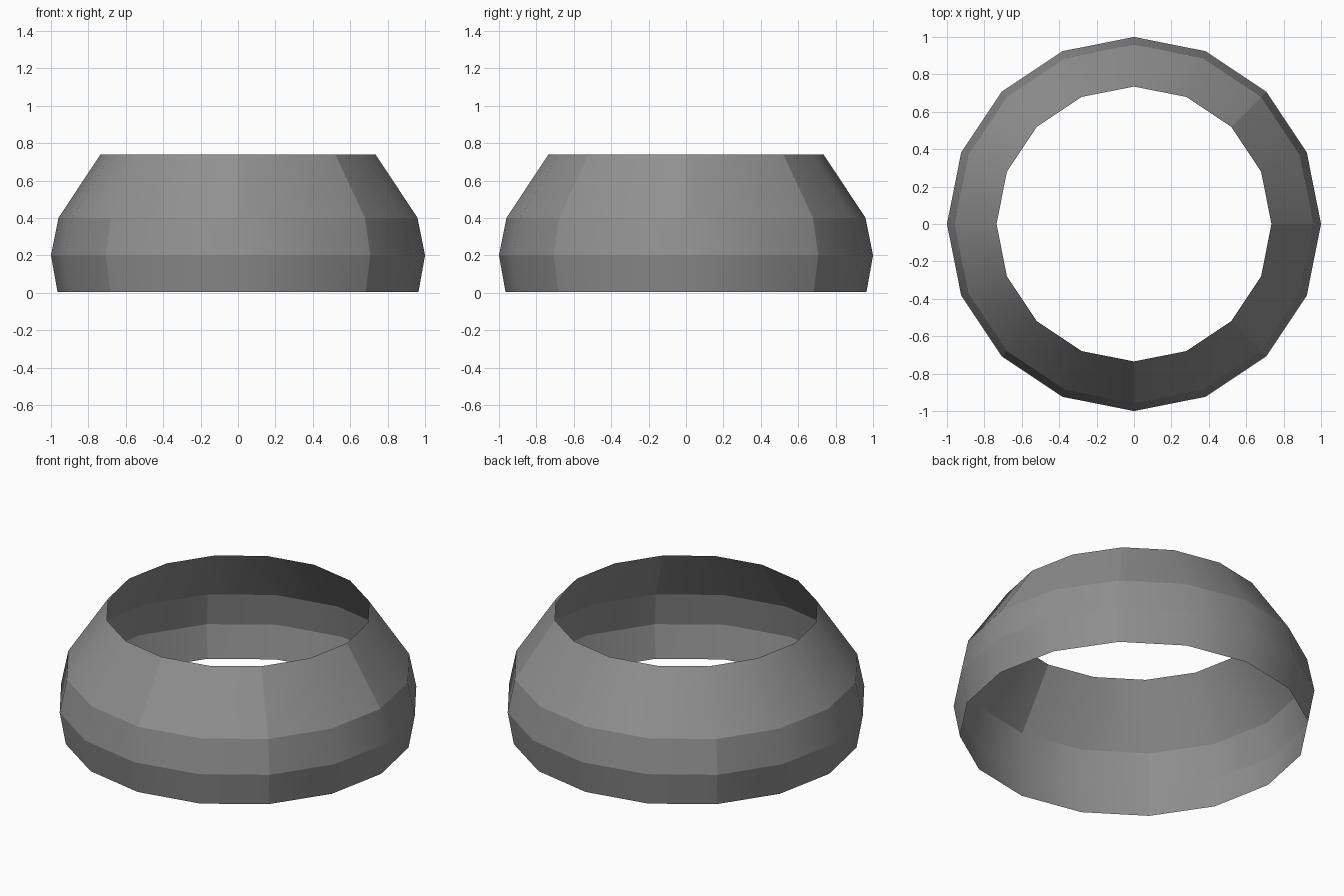
import bpy, bmesh, math

cube = bpy.data.objects.get("Cube")
if cube:
    bpy.data.objects.remove(cube, do_unlink=True)

SIDES = 16
PROFILE = [(0.965, 0.005), (1.0, 0.2), (0.96, 0.4), (0.735, 0.74)]  # radius, height

grey = bpy.data.materials.new("mid grey")
grey.use_nodes = True
colour = (0.28, 0.28, 0.28, 1)
grey.diffuse_color = colour
grey.node_tree.nodes["Principled BSDF"].inputs["Base Color"].default_value = colour


def ring_band(name, profile, seams):
    """Open faceted band; seams lists the directions (degrees) of its hard upright edges."""
    bm = bmesh.new()
    rings = []
    for radius, height in profile:
        angles = [2 * math.pi * i / SIDES for i in range(SIDES)]
        rings.append([bm.verts.new((radius * math.cos(a), radius * math.sin(a), height))
                      for a in angles])
    for low, high in zip(rings, rings[1:]):
        for i in range(SIDES):
            j = (i + 1) % SIDES
            bm.faces.new((low[i], low[j], high[j], high[i])).smooth = True
    # Hard edges around each ring and along the chosen seams
    for edge in bm.edges:
        a, b = (v.co for v in edge.verts)
        middle = (a + b) / 2
        upright = abs(a.z - b.z) > 0.01
        direction = round(math.degrees(math.atan2(middle.y, middle.x)))
        edge.smooth = upright and direction not in seams
    mesh = bpy.data.meshes.new(name)
    bm.to_mesh(mesh)
    bm.free()
    mesh.materials.append(grey)
    obj = bpy.data.objects.new(name, mesh)
    bpy.context.collection.objects.link(obj)
    return obj


# Bulging lower wall and sloping upper collar, both open shells
ring_band("lower_wall", PROFILE[:3], (-135, -45, 45, 135))
ring_band("sloping_collar", PROFILE[2:], (-90, -45, 0, 45))
